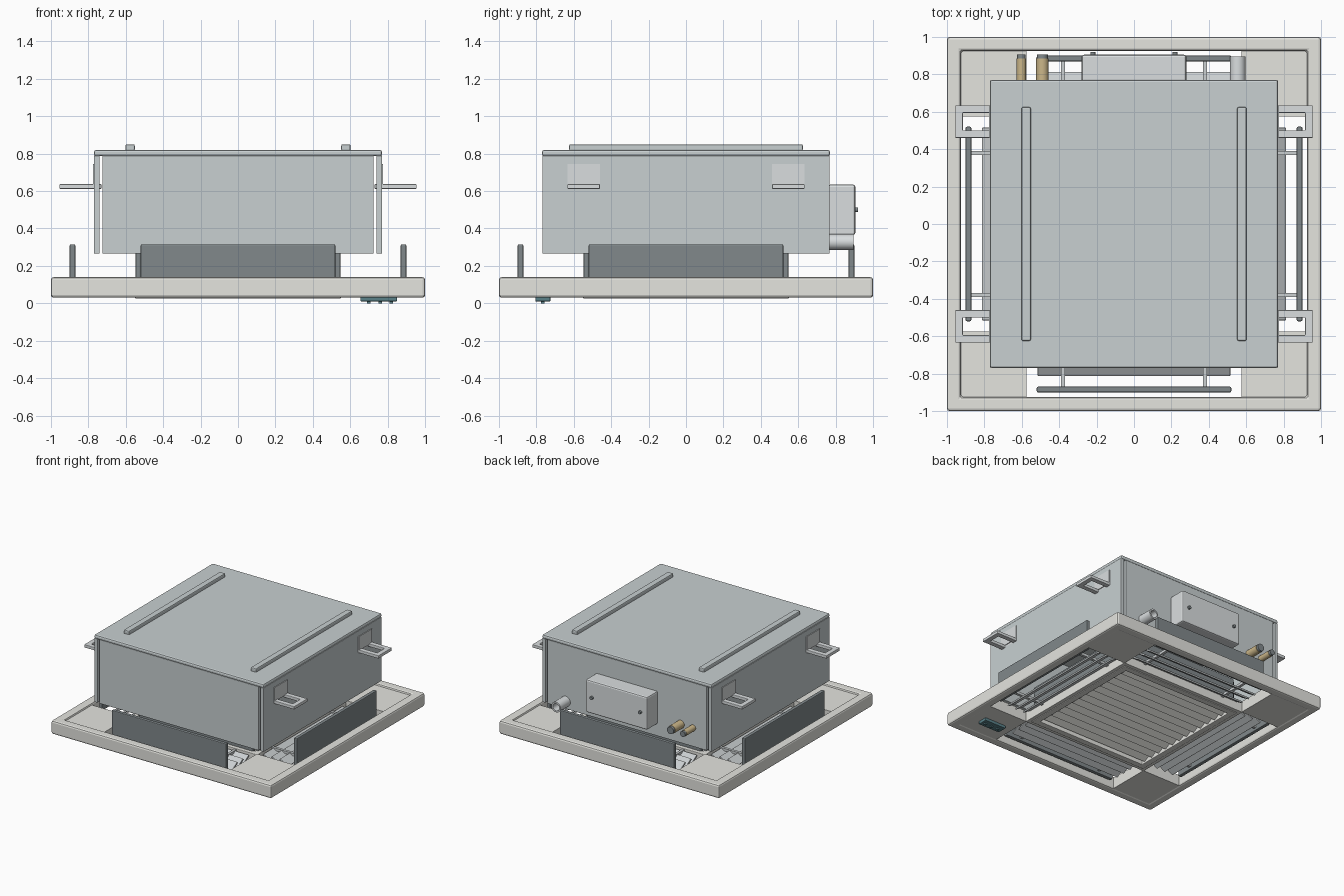
import bpy, bmesh, math
from mathutils import Matrix, Vector

if "Cube" in bpy.data.objects:
    bpy.data.objects.remove(bpy.data.objects["Cube"])


def mat(name, c):
    m = bpy.data.materials.new(name)
    m.diffuse_color = (*c, 1)
    m.use_nodes = True
    m.node_tree.nodes["Principled BSDF"].inputs["Base Color"].default_value = m.diffuse_color
    return m


PANEL = mat("panel_plastic", (0.78, 0.78, 0.74))
BODY = mat("sheet_metal", (0.58, 0.63, 0.64))
LIGHT = mat("light_metal", (0.70, 0.73, 0.74))
DARK = mat("dark_lining", (0.22, 0.25, 0.26))
VANE = mat("vane_grey", (0.60, 0.63, 0.64))
BRASS = mat("brass", (0.60, 0.47, 0.25))
TEAL = mat("display_teal", (0.10, 0.22, 0.25))


def finish(name, bm, m, bevel=0.0, segs=2, rot=None):
    bmesh.ops.recalc_face_normals(bm, faces=bm.faces)
    if rot:
        bm.transform(rot)
    me = bpy.data.meshes.new(name)
    bm.to_mesh(me)
    bm.free()
    me.materials.append(m)
    ob = bpy.data.objects.new(name, me)
    bpy.context.collection.objects.link(ob)
    if bevel:
        b = ob.modifiers.new("bevel", 'BEVEL')
        b.width, b.segments, b.limit_method = bevel, segs, 'ANGLE'
    return ob


def box(name, x, y, z, m, bevel=0.0, rot=None, tilt=None):
    """Box from (min, max) ranges, optionally tilted about its centre, then rotated."""
    bm = bmesh.new()
    bmesh.ops.create_cube(bm, size=1)
    c = Vector([(r[0] + r[1]) / 2 for r in (x, y, z)])
    s = [r[1] - r[0] for r in (x, y, z)]
    bm.transform(Matrix.Translation(c) @ (tilt or Matrix()) @ Matrix.Diagonal((*s, 1)))
    return finish(name, bm, m, bevel, rot=rot)


def ring(name, x, y, w, z, m, bevel=0.0):
    """Rectangular frame with bar width w."""
    bm = bmesh.new()
    loops = []
    for inset, h in ((0, z[0]), (0, z[1]), (w, z[1]), (w, z[0])):
        a, b, c, d = x[0] + inset, x[1] - inset, y[0] + inset, y[1] - inset
        loops.append([bm.verts.new(p) for p in ((a, c, h), (b, c, h), (b, d, h), (a, d, h))])
    for i in range(4):
        p, q = loops[i], loops[(i + 1) % 4]
        for j in range(4):
            k = (j + 1) % 4
            bm.faces.new((p[j], p[k], q[k], q[j]))
    return finish(name, bm, m, bevel)


def tube(name, x, z, y, r, m, inner=0.0):
    """Cylinder along y; inner > 0 makes an open pipe."""
    bm = bmesh.new()
    n = 24
    prof = [(r, y[0]), (r, y[1])] + ([(inner, y[1]), (inner, y[0])] if inner else [])
    rows = [[bm.verts.new((x + q * math.cos(i * math.tau / n), yy, z + q * math.sin(i * math.tau / n)))
             for i in range(n)] for q, yy in prof]
    pairs = [(i, (i + 1) % len(rows)) for i in range(len(rows))] if inner else [(0, 1)]
    for a, b in pairs:
        for i in range(n):
            k = (i + 1) % n
            bm.faces.new((rows[a][i], rows[a][k], rows[b][k], rows[b][i]))
    if not inner:
        bm.faces.new(rows[0])
        bm.faces.new(rows[1])
    ob = finish(name, bm, m)
    bpy.context.view_layer.objects.active = ob
    ob.select_set(True)
    bpy.ops.object.shade_smooth_by_angle(angle=math.radians(40))
    ob.select_set(False)
    return ob


# decorative panel: outer rim, inner frame, corner pads
ring("panel_rim", (-1, 1), (-1, 1), 0.075, (0.03, 0.14), PANEL, 0.014)
ring("panel_inner_frame", (-0.58, 0.58), (-0.58, 0.58), 0.05, (0.032, 0.12), PANEL, 0.004)
for i, (sx, sy) in enumerate(((1, 1), (-1, 1), (-1, -1), (1, -1))):
    box(f"corner_pad_{i}", sorted((sx * 0.575, sx * 0.93)), sorted((sy * 0.575, sy * 0.93)),
        (0.034, 0.125), PANEL)

# intake grille
ring("grille_frame", (-0.55, 0.55), (-0.55, 0.55), 0.05, (0.025, 0.09), PANEL, 0.006)
for i in range(12):
    y = -0.451 + i * 0.082
    box(f"grille_slat_{i}", (-0.51, 0.51), (y - 0.027, y + 0.027), (0.05, 0.062), PANEL,
        tilt=Matrix.Rotation(math.radians(30), 4, 'X'))
for x in (-0.26, 0, 0.26):
    box(f"grille_rod_{x}", (x - 0.008, x + 0.008), (-0.51, 0.51), (0.07, 0.086), PANEL)

# four air outlets: linings, vanes and support rods
for k, side in enumerate(("front", "right", "back", "left")):
    R = Matrix.Rotation(k * math.pi / 2, 4, 'Z')
    box(f"{side}_outer_lining", (-0.52, 0.52), (-0.90, -0.87), (0.07, 0.315), DARK, 0.006, R)
    box(f"{side}_inner_lining", (-0.52, 0.52), (-0.548, -0.52), (0.07, 0.315), DARK, 0.006, R)
    for j, d in enumerate((0.625, 0.70, 0.775)):
        box(f"{side}_vane_{j}", (-0.515, 0.515), (-d - 0.042, -d + 0.042), (0.073, 0.087), VANE,
            0.004, R, Matrix.Rotation(math.radians(32), 4, 'X'))
    for x in (-0.38, 0.38):
        box(f"{side}_vane_rod_{x}", (x - 0.011, x + 0.011), (-0.875, -0.54), (0.09, 0.112), VANE, 0, R)

# hollow sheet-metal body with open corner seams
box("body_top", (-0.77, 0.77), (-0.77, 0.77), (0.787, 0.82), BODY, 0.012)
for s, fb, lr in ((-1, "front", "left"), (1, "back", "right")):
    box(f"body_{fb}", (-0.725, 0.725), sorted((s * 0.738, s * 0.768)), (0.265, 0.79), BODY, 0.004)
    box(f"body_{lr}", sorted((s * 0.74, s * 0.77)), (-0.768, 0.768), (0.265, 0.79), BODY, 0.004)
    box(f"top_rib_{lr}", (s * 0.577 - 0.025, s * 0.577 + 0.025), (-0.625, 0.625), (0.815, 0.85), BODY, 0.008)
    # hanging brackets
    for t in (-1, 1):
        yr = (t * 0.547 - 0.087, t * 0.547 + 0.087)
        ring(f"hanger_loop_{lr}_{t}", sorted((s * 0.73, s * 0.955)), yr, 0.04, (0.612, 0.637), LIGHT, 0.004)
        box(f"hanger_plate_{lr}_{t}", sorted((s * 0.76, s * 0.776)), yr, (0.63, 0.745), LIGHT)

# control box with screws
box("control_box", (-0.28, 0.28), (0.76, 0.905), (0.365, 0.635), LIGHT, 0.012)
for x in (-0.22, 0.22):
    tube(f"box_screw_{x}", x, 0.5, (0.9, 0.92), 0.013, DARK)

# refrigerant pipes and drain
for n, x, r in (("small", -0.602, 0.025), ("large", -0.49, 0.033)):
    tube(f"{n}_pipe", x, 0.42, (0.75, 0.885), r, BRASS)
    tube(f"{n}_pipe_cap", x, 0.42, (0.882, 0.905), r * 0.9, DARK)
tube("drain_pipe", 0.555, 0.328, (0.75, 0.895), 0.042, LIGHT, 0.029)

# receiver display with indicator dots
box("display", (0.655, 0.85), (-0.805, -0.725), (0.01, 0.035), TEAL, 0.004)
for x in (0.70, 0.76, 0.82):
    box(f"indicator_{x}", (x - 0.009, x + 0.009), (-0.774, -0.756), (0.0, 0.012), TEAL)
